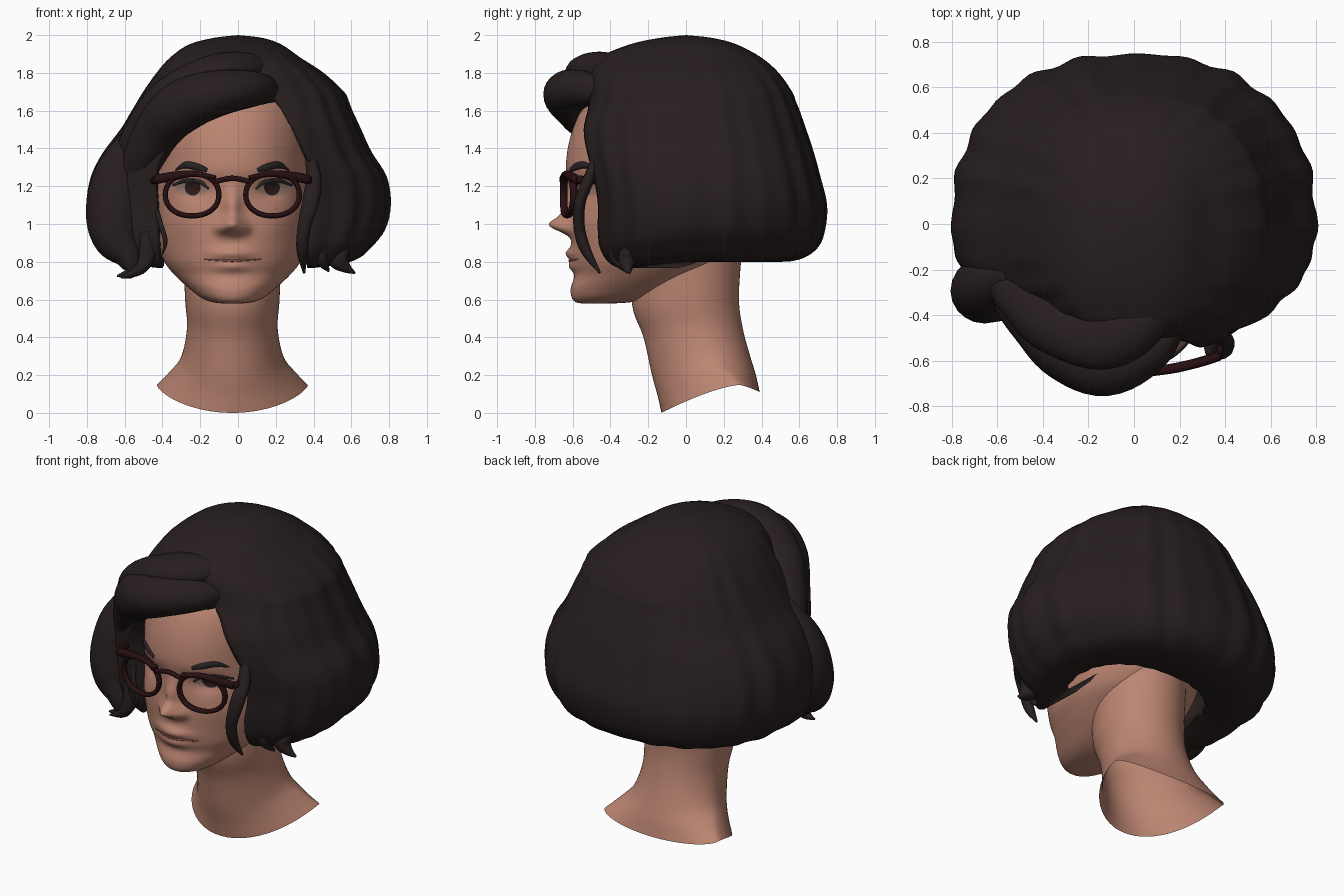
import bpy, bmesh, math
from mathutils import Vector
from mathutils.bvhtree import BVHTree

if "Cube" in bpy.data.objects:
    bpy.data.objects.remove(bpy.data.objects["Cube"])

CX = -0.03  # centre line of the face


def material(name, rgb):
    m = bpy.data.materials.new(name)
    m.diffuse_color = (*rgb, 1)
    m.use_nodes = True
    m.node_tree.nodes["Principled BSDF"].inputs["Base Color"].default_value = m.diffuse_color
    return m


SKIN = material("skin", (0.50, 0.235, 0.168))
HAIR = material("dark_brown_hair", (0.021, 0.0135, 0.0135))
FRAME = material("dark_red_frame", (0.020, 0.0045, 0.0055))
BROW = material("charcoal_brow", (0.022, 0.018, 0.019))
SCLERA = material("eye_white", (0.36, 0.22, 0.18))
IRIS = material("brown_iris", (0.035, 0.013, 0.012))
LIP = material("lip_line", (0.22, 0.08, 0.06))


def finish(name, bm, mat, recalc=True):
    bmesh.ops.remove_doubles(bm, verts=bm.verts, dist=1e-5)
    if recalc:
        bmesh.ops.recalc_face_normals(bm, faces=bm.faces)
    for f in bm.faces:
        f.smooth = True
    me = bpy.data.meshes.new(name)
    bm.to_mesh(me)
    me.materials.append(mat)
    ob = bpy.data.objects.new(name, me)
    bpy.context.collection.objects.link(ob)
    return ob


def spline(rows, k):
    """Catmull-Rom through rows of numbers, k steps per segment."""
    out = []
    for i in range(len(rows) - 1):
        a, b, c, d = (rows[max(0, min(len(rows) - 1, i + j))] for j in (-1, 0, 1, 2))
        for s in range(k):
            t = s / k
            out.append([0.5 * (2 * q + (r - p) * t + (2 * p - 5 * q + 4 * r - u) * t * t
                               + (3 * q - p - 3 * r + u) * t ** 3)
                        for p, q, r, u in zip(a, b, c, d)])
    return out + [list(rows[-1])]


def loft(name, rings, mat, wrap=True, loop=False, caps=False):
    bm = bmesh.new()
    vs = [[bm.verts.new(p) for p in r] for r in rings]
    n, m = len(rings), len(rings[0])
    for i in range(n if loop else n - 1):
        for j in range(m if wrap else m - 1):
            a, b = vs[i], vs[(i + 1) % n]
            bm.faces.new((a[j], a[(j + 1) % m], b[(j + 1) % m], b[j]))
    if caps:
        bm.faces.new(vs[0])
        bm.faces.new(vs[-1])
    return finish(name, bm, mat)


def tube(name, rows, mat, ref=(0, -1, 0), k=6, loop=False, sides=12):
    """Sweep an ellipse along rows of x, y, z, half width, half depth."""
    rows = rows if loop else spline(rows, k)
    n, rings = len(rows), []
    for i, (x, y, z, a, b) in enumerate(rows):
        nxt = rows[(i + 1) % n] if loop else rows[min(i + 1, n - 1)]
        prv = rows[i - 1] if loop else rows[max(i - 1, 0)]
        t = (Vector(nxt[:3]) - Vector(prv[:3])).normalized()
        side = t.cross(Vector(ref)).normalized()
        up = side.cross(t)
        rings.append([Vector((x, y, z)) + side * a * math.cos(w) + up * b * math.sin(w)
                      for w in (2 * math.pi * s / sides for s in range(sides))])
    return loft(name, rings, mat, loop=loop, caps=not loop)


def oval(w, xl, xr, yf, yb, p):
    """Point on a four-sided superellipse; yf is negative."""
    c, s = math.cos(w), math.sin(w)
    return ((xr if c > 0 else xl) * math.copysign(abs(c) ** (2 / p), c),
            (yb if s > 0 else -yf) * math.copysign(abs(s) ** (2 / p), s))


# Head: z, half width, front y, back y, y of the widest point
head_rows = [(.578, .02, -.53, -.44, -.48), (.585, .10, -.58, -.30, -.44), (.61, .165, -.605, -.18, -.38),
             (.66, .23, -.61, -.05, -.30), (.73, .305, -.59, .08, -.22), (.80, .36, -.60, .20, -.17),
             (.90, .395, -.605, .28, -.13), (1.0, .41, -.605, .33, -.11), (1.1, .42, -.605, .39, -.08),
             (1.2, .425, -.61, .45, -.06), (1.3, .425, -.635, .50, 0), (1.45, .425, -.615, .53, 0),
             (1.6, .41, -.555, .53, 0), (1.72, .36, -.45, .48, .02), (1.82, .26, -.30, .36, .03),
             (1.87, .12, -.12, .20, .03), (1.88, .01, .02, .04, .03)]
# Face relief: side offset, z, spread x, spread z, height (nose, sockets, cheeks, lips)
relief = [(0, .995, .052, .045, .112), (0, 1.09, .045, .07, .052), (0, 1.18, .045, .06, .015),
          (.06, .975, .034, .03, .035), (.2, 1.17, .085, .055, -.030), (.24, 1.0, .10, .08, .012),
          (0, .843, .10, .030, .035), (0, .775, .09, .030, .024)]
rings = []
for z, w, yf, yb, cy in spline(head_rows, 8):
    ring = []
    for j in range(160):
        x, y = oval(2 * math.pi * j / 160, w, w, yf - cy, yb - cy, 2.15)
        if y < 0:
            y -= sum(h * math.exp(-((abs(x) - dx) / sx) ** 2 - ((z - dz) / sz) ** 2)
                     for dx, dz, sx, sz, h in relief)
        ring.append((CX + x, cy + y, z))
    rings.append(ring)
head = loft("head", rings, SKIN, caps=True)
tmp = bmesh.new()
tmp.from_mesh(head.data)
tree = BVHTree.FromBMesh(tmp)


def face_y(x, z):
    hit = tree.ray_cast(Vector((x, -2, z)), Vector((0, 1, 0)))[0]
    return hit.y if hit else -.4


# Neck: half width, front y, back y, widest y, then z at front, side and back
neck_rows = [(.26, -.28, .30, 0, .82, .86, .90), (.25, -.285, .28, .02, .57, .60, .62),
             (.24, -.225, .30, .06, .40, .45, .45), (.27, -.18, .34, .13, .20, .30, .30),
             (.33, -.15, .37, .21, .09, .22, .20), (.40, -.13, .39, .28, 0, .148, .11)]
rings = []
for w, yf, yb, cy, zf, zs, zb in spline(neck_rows, 5):
    ring = []
    for j in range(64):
        a = 2 * math.pi * j / 64
        x, y = oval(a, w, w, yf - cy, yb - cy, 2)
        s = abs(math.sin(a)) ** 1.4
        ring.append((CX + x, cy + y, zs + ((zb if y > 0 else zf) - zs) * s))
    rings.append(ring)
loft("neck", rings, SKIN)

# Bob: z, left, right, front, back extents, then x of left and right edges of the face opening
bob_rows = [(2.0, .001, .001, -.001, .001, 0, 0), (1.985, .13, .13, -.14, .14, .05, .05),
            (1.95, .26, .23, -.30, .27, .10, .10), (1.88, .36, .33, -.46, .40, .16, .16),
            (1.80, .43, .45, -.51, .49, .20, .20), (1.70, .50, .555, -.52, .56, .20, .20),
            (1.65, .53, .58, -.53, .58, .19, .20), (1.60, .56, .60, -.55, .60, 0, .235),
            (1.50, .62, .645, -.585, .635, -.28, .29), (1.38, .71, .70, -.575, .675, -.39, .345),
            (1.25, .775, .78, -.54, .71, -.43, .40), (1.10, .80, .80, -.51, .745, -.425, .39),
            (.97, .785, .77, -.51, .735, -.42, .37), (.88, .74, .70, -.49, .70, -.415, .37),
            (.82, .66, .63, -.46, .62, -.41, .38), (.80, .55, .52, -.42, .50, -.41, .38),
            (.83, .43, .41, -.34, .33, -.40, .37)]
rings, P, N = [], 2.3, 120
for z, xl, xr, yf, yb, el, er in spline(bob_rows, 4):
    def edge(e):
        c = min(1, abs(e) / (xr if e > 0 else xl)) ** (P / 2)
        return math.acos(math.copysign(c, e))
    a0, a1 = -edge(er), 2 * math.pi - edge(min(el, er))
    ring = []
    for j in range(N + 1):
        a = a0 + (a1 - a0) * j / N
        x, y = oval(a, xl, xr, yf, yb, P)
        r = 1 + (.008 * math.cos(24 * a) + .006 * math.cos(17 * a + 1)) * min(1, (2 - z) * 4)
        drop = .05 * max(0, -y / .5) if z < .95 else 0
        ring.append(Vector((x * r, y * r, z - drop)))
    # tuck both edges straight back beside the face
    back = .28 * min(1, max(0, (1.75 - z) * 4))
    tuck = lambda p: Vector((p.x * .97, p.y + back, p.z))
    rings.append([tuck(ring[0])] + ring + [tuck(ring[-1])])
loft("bob_hair", rings, HAIR, wrap=False)

# Swept fringe over the forehead, and the crown wave behind it
tube("fringe", [(.22, -.42, 1.70, .02, .05), (.08, -.54, 1.715, .10, .095), (-.12, -.62, 1.69, .135, .125),
                (-.30, -.56, 1.62, .13, .14), (-.42, -.44, 1.50, .12, .13), (-.52, -.33, 1.30, .10, .10),
                (-.57, -.25, 1.10, .05, .06)], HAIR, ref=(0, 0, 1), sides=24)
tube("crown_wave", [(.17, -.34, 1.82, .04, .05), (.03, -.43, 1.82, .12, .09), (-.14, -.50, 1.805, .14, .09),
                    (-.34, -.44, 1.68, .14, .11), (-.47, -.34, 1.51, .12, .12), (-.58, -.25, 1.32, .08, .10)],
     HAIR, ref=(0, 0, 1), sides=24)

# Loose locks and flicked ends
tube("left_lobe", [(-.52, -.22, 1.50, .06, .06), (-.62, -.26, 1.28, .13, .13), (-.66, -.29, 1.08, .145, .14),
                   (-.64, -.32, .93, .13, .12), (-.58, -.36, .82, .07, .07), (-.57, -.38, .745, .035, .03),
                   (-.64, -.38, .725, .005, .005)], HAIR, sides=20)
tube("right_front_lock", [(.37, -.46, 1.40, .02, .02), (.40, -.51, 1.25, .04, .03), (.385, -.56, 1.12, .045, .03),
                          (.35, -.565, .98, .035, .03), (.34, -.53, .86, .03, .028),
                          (.35, -.455, .74, .006, .006)], HAIR)
tube("left_cheek_lock", [(-.44, -.42, 1.10, .015, .02), (-.41, -.46, 1.0, .013, .013), (-.385, -.46, .91, .012, .012),
                         (-.40, -.45, .84, .004, .004)], HAIR)
tube("left_flick", [(-.48, -.38, .95, .05, .05), (-.48, -.40, .84, .045, .04), (-.52, -.41, .76, .03, .03),
                    (-.62, -.40, .715, .005, .005)], HAIR)
tube("right_flick", [(.52, -.28, .92, .08, .06), (.53, -.31, .82, .06, .05), (.57, -.31, .77, .03, .03),
                     (.62, -.30, .74, .005, .005)], HAIR)
tube("right_inner_flick", [(.43, -.36, .92, .05, .05), (.44, -.36, .82, .04, .04),
                           (.48, -.32, .75, .006, .006)], HAIR)


def decal(name, cx, cz, rx, rz, off, mat):
    """Thin oval plate laid on the face."""
    bm = bmesh.new()
    rings = []
    for r in (.02, .33, .67, 1):
        ring = []
        for s in range(24):
            x = cx + rx * r * math.cos(math.pi * s / 12)
            z = cz + rz * r * math.sin(math.pi * s / 12)
            ring.append(bm.verts.new((x, face_y(x, z) - off, z)))
        rings.append(ring)
    bm.faces.new(rings[0])
    for a, b in zip(rings, rings[1:]):
        for s in range(24):
            t = (s + 1) % 24
            bm.faces.new((a[s], b[s], b[t], a[t]))
    finish(name, bm, mat, recalc=False)


def on_face(pts, a, b, off=.004):
    return [(x, face_y(x, z) - off, z, a * t, b * t) for x, z, t in pts]


def lens_y(dx):
    return -.65 + .45 * dx * dx


# Eyes, brows and glasses, once per side
for side, m in (("left", -1), ("right", 1)):
    ex = CX + m * .215
    decal(side + "_eye_white", ex, 1.19, .088, .042, .004, SCLERA)
    decal(side + "_iris", ex - m * .005, 1.193, .042, .042, .008, IRIS)
    tube(side + "_lashes", on_face([(ex - m * .09, 1.185, .4), (ex - m * .045, 1.222, 1), (ex + m * .03, 1.23, 1),
                                    (ex + m * .10, 1.205, .5)], .006, .011), BROW, ref=(0, 0, 1))
    tube(side + "_eyebrow", on_face([(CX + m * .135, 1.285, .6), (CX + m * .19, 1.303, 1), (CX + m * .25, 1.312, .9),
                                     (CX + m * .30, 1.285, .2)], .010, .019), BROW, ref=(0, 0, 1))
    loop = []
    for s in range(36):
        u, v = oval(2 * math.pi * s / 36, .142, .142, -.112, .112, 2.15)
        dx = m * .213 + u
        loop.append((CX + dx, lens_y(dx), 1.155 + v, .014, .02))
    tube(side + "_lens_rim", loop, FRAME, ref=(0, 1, 0), loop=True, sides=8)
    tube(side + "_brow_bar", [(CX + m * d, lens_y(d) - .004, z, .02, h) for d, z, h in
                              ((.09, 1.245, .012), (.21, 1.266, .017), (.33, 1.25, .025), (.405, 1.235, .024))],
         FRAME, ref=(0, 0, 1))
    tube(side + "_temple", [(CX + m * .405, -.575, 1.235, .014, .022), (CX + m * .43, -.35, 1.225, .012, .018),
                            (CX + m * .44, .05, 1.20, .012, .016)], FRAME, ref=(0, 0, 1))
tube("bridge", [(CX + d, lens_y(0) - .005, z, .014, .014) for d, z in ((-.09, 1.225), (0, 1.242), (.09, 1.225))],
     FRAME, ref=(0, 0, 1))

# Mouth line
tube("mouth_line", on_face([(CX - .15, .812, .4), (CX - .07, .810, 1), (CX, .806, 1), (CX + .07, .810, 1),
                            (CX + .15, .812, .4)], .004, .006, .001), LIP, ref=(0, 0, 1))
tmp.free()
